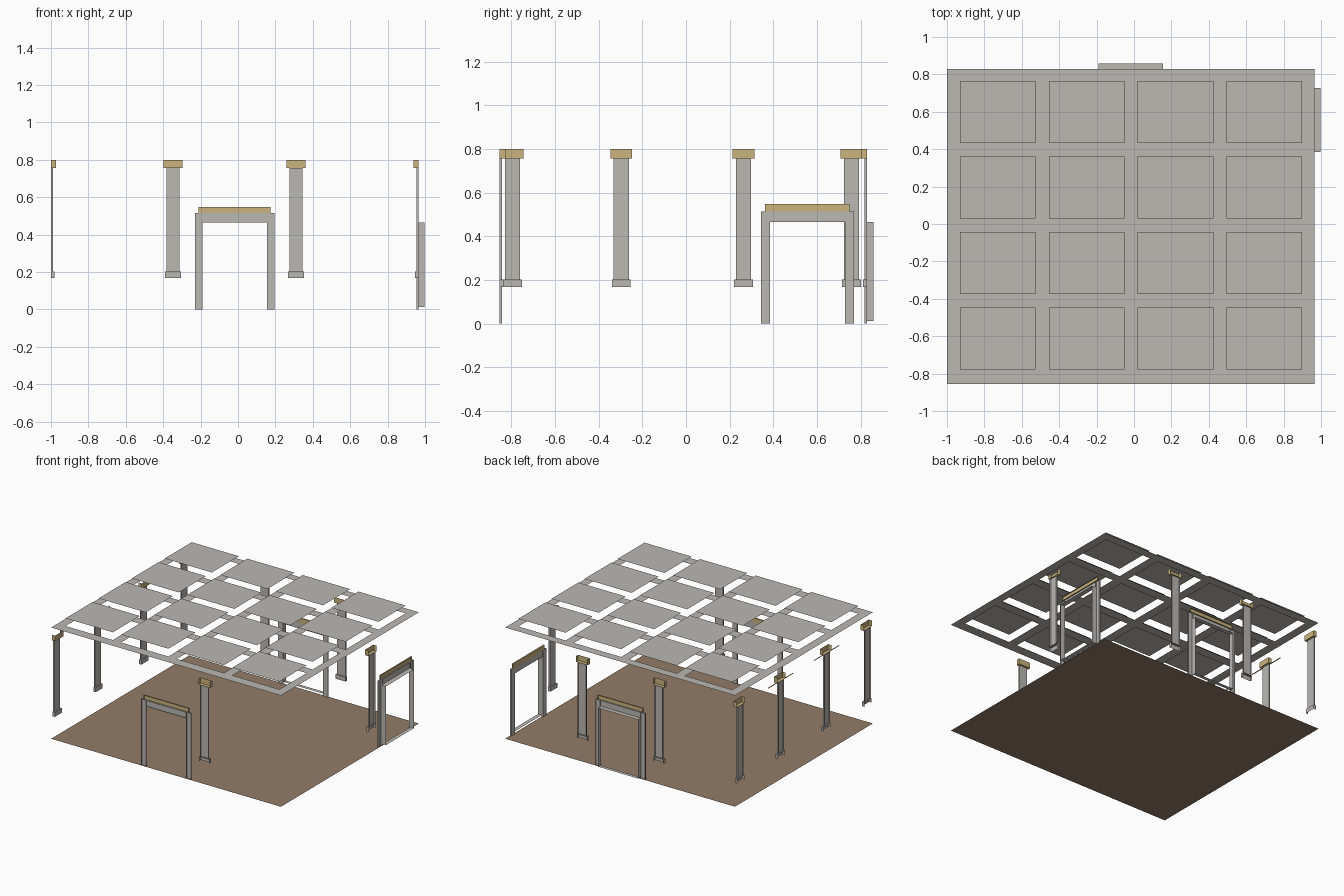
import bpy, bmesh

if "Cube" in bpy.data.objects:
    bpy.data.objects.remove(bpy.data.objects["Cube"])

def mat(name, c):
    m = bpy.data.materials.new(name)
    m.diffuse_color = (*c, 1)
    m.use_nodes = True
    m.node_tree.nodes["Principled BSDF"].inputs["Base Color"].default_value = m.diffuse_color
    return m

GREY = mat("warm_grey_plaster", (0.49, 0.48, 0.45))
GOLD = mat("pale_gold", (0.60, 0.46, 0.21))
BROWN = mat("brown_floor", (0.29, 0.20, 0.14))

X0, X1, Y0, Y1 = -1.0, 0.966, -0.855, 0.83

# wall mapping: u runs along the wall, d goes into the room
WALLS = {
    "front": lambda u, d, z: (u, Y0 + d, z),
    "back": lambda u, d, z: (u, Y1 - d, z),
    "left": lambda u, d, z: (X0 + d, u, z),
    "right": lambda u, d, z: (X1 - d, u, z),
}

def finish(name, bm, material, recalc=True):
    if recalc:
        bmesh.ops.recalc_face_normals(bm, faces=bm.faces)
    me = bpy.data.meshes.new(name)
    bm.to_mesh(me)
    bm.free()
    me.materials.append(material)
    ob = bpy.data.objects.new(name, me)
    bpy.context.collection.objects.link(ob)
    return ob

def wall_box(name, wall, u0, u1, d0, d1, z0, z1, material, skip=()):
    """Box against a wall; sides named in skip are left open."""
    f = WALLS[wall]
    bm = bmesh.new()
    v = [bm.verts.new(f(u, d, z)) for z in (z0, z1) for d in (d0, d1) for u in (u0, u1)]
    sides = {"bottom": (0, 2, 3, 1), "top": (4, 5, 7, 6), "wall": (0, 1, 5, 4),
             "room": (2, 6, 7, 3), "start": (0, 4, 6, 2), "end": (1, 3, 7, 5)}
    for key, idx in sides.items():
        if key not in skip:
            bm.faces.new([v[i] for i in idx])
    return finish(name, bm, material)

def grid_plane(name, xs, ys, z, material, keep, up=True):
    """Flat sheet over grid lines, keeping the cells chosen by a rule."""
    bm = bmesh.new()
    vs = [[bm.verts.new((x, y, z)) for y in ys] for x in xs]
    for i in range(len(xs) - 1):
        for j in range(len(ys) - 1):
            if keep(i, j):
                q = [vs[i][j], vs[i + 1][j], vs[i + 1][j + 1], vs[i][j + 1]]
                bm.faces.new(q if up else q[::-1])
    bmesh.ops.delete(bm, geom=[v for v in bm.verts if not v.link_faces], context='VERTS')
    return finish(name, bm, material, False)

# floor
grid_plane("floor", (X0, X1), (Y0, Y1), 0, BROWN, lambda i, j: True)

# coffered ceiling: lattice below, panels raised above it
xs, ys = [X0], [Y0]
for k in range(4):
    a, b = -0.931 + 0.4755 * k, -0.777 + 0.4035 * k
    xs += [a, a + 0.404]
    ys += [b, b + 0.33]
xs.append(X1)
ys.append(Y1)
hole = lambda i, j: i % 2 == 1 and j % 2 == 1
grid_plane("ceiling_lattice", xs, ys, 0.86, GREY, lambda i, j: not hole(i, j), False)
grid_plane("ceiling_panels", xs, ys, 0.92, GREY, hole, False)

# pilasters: shaft, base and gold capital, open toward the wall
def pilaster(wall, u):
    n = f"{wall}_pilaster"
    wall_box(n + "_shaft", wall, u - .035, u + .035, 0, .011, .2, .757, GREY, ("wall", "top", "bottom"))
    wall_box(n + "_base", wall, u - .043, u + .043, 0, .02, .168, .202, GREY, ("wall", "bottom"))
    wall_box(n + "_capital", wall, u - .05, u + .05, 0, .027, .757, .8, GOLD, ("wall", "top"))

for u in (-0.795, -0.297, 0.263, 0.758):
    pilaster("left", u)
for u in (-0.347, 0.31):
    pilaster("back", u)
pilaster("front", 0.31)
pilaster("right", 0.263)

# thin gold ledges beside the two middle left capitals
for u in (-0.297, 0.263):
    grid_plane("left_ledge", (X0, X0 + .01), (u - .155, u + .155), 0.757, GOLD, lambda i, j: True)

# door surrounds: posts, lintel, gold cornice, optional outward reveal
def door(wall, c, reveal):
    n = f"{wall}_door"
    for s, side in ((-1, "low"), (1, "high")):
        a, b = sorted((c + s * .172, c + s * .213))
        wall_box(f"{n}_post_{side}", wall, a, b, 0, .011, 0, .515, GREY, ("wall", "bottom"))
    wall_box(n + "_lintel", wall, c - .172, c + .172, 0, .008, .466, .515, GREY, ("wall",))
    wall_box(n + "_cornice", wall, c - .193, c + .193, 0, .011, .514, .549, GOLD, ("wall",))
    if reveal:
        wall_box(n + "_reveal", wall, c - .172, c + .172, -reveal, 0, .012, .466, GREY, ("wall", "room"))

door("front", -0.018, 0)
door("back", -0.018, 0.028)
door("right", 0.556, 0.031)
